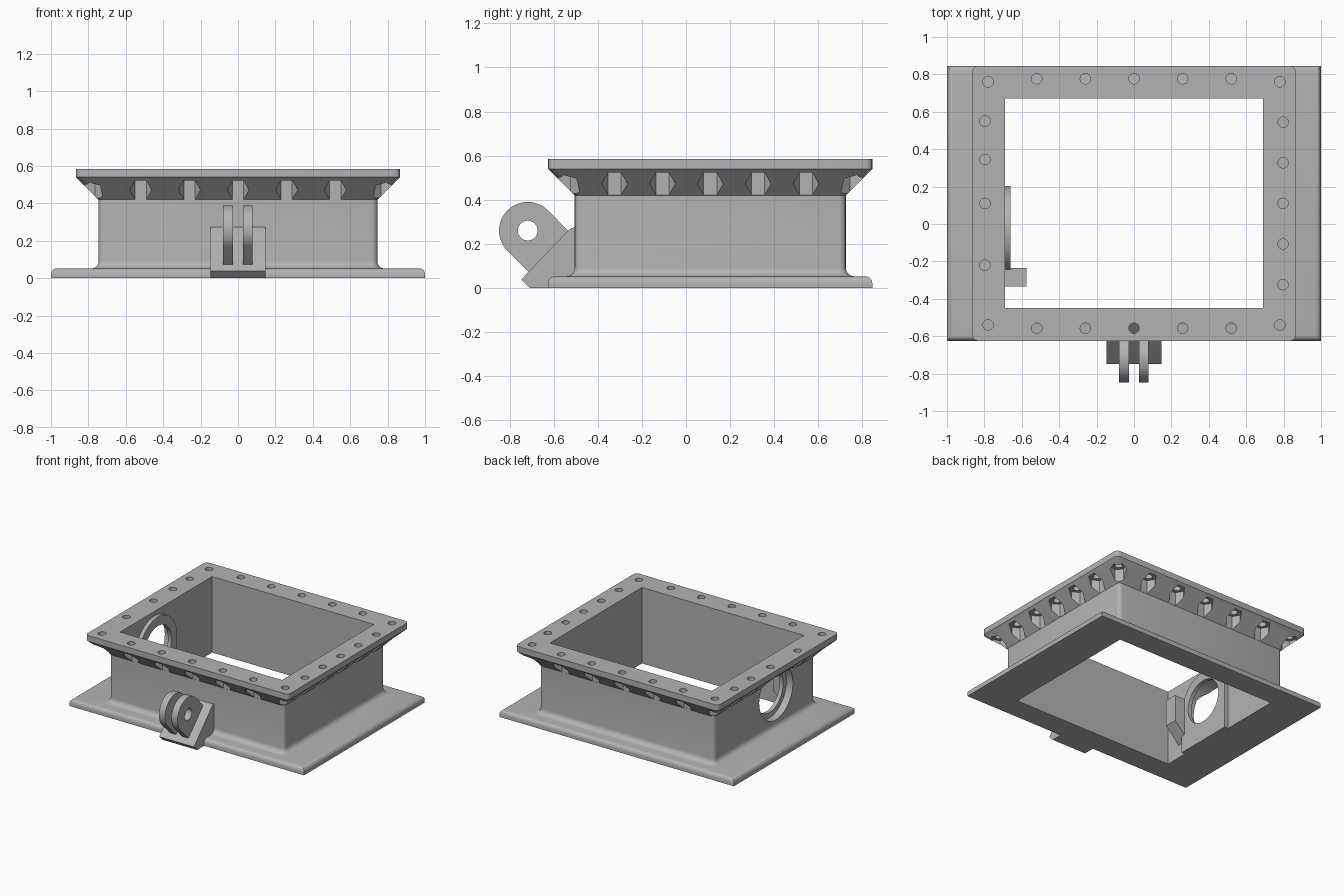
import bpy, bmesh
from math import sin, cos, pi, radians, atan2
from mathutils import Vector

cube = bpy.data.objects.get("Cube")
if cube:
    bpy.data.objects.remove(cube)

metal = bpy.data.materials.new("grey metal")
metal.use_nodes = True
grey = (0.45, 0.45, 0.45, 1)
metal.diffuse_color = grey
metal.node_tree.nodes["Principled BSDF"].inputs["Base Color"].default_value = grey

MID_Y = 0.11  # centre of the frame


def finish(name, bm):
    bmesh.ops.remove_doubles(bm, verts=bm.verts, dist=1e-5)
    bmesh.ops.recalc_face_normals(bm, faces=bm.faces)
    mesh = bpy.data.meshes.new(name)
    bm.to_mesh(mesh)
    bm.free()
    mesh.materials.append(metal)
    ob = bpy.data.objects.new(name, mesh)
    bpy.context.collection.objects.link(ob)
    return ob


def add_prism(bm, pts, a, b, place):
    """Extrude a 2D outline from a to b; place maps (u, v, depth) to a point."""
    low = [bm.verts.new(place(u, v, a)) for u, v in pts]
    high = [bm.verts.new(place(u, v, b)) for u, v in pts]
    bm.faces.new(low)
    bm.faces.new(high)
    for i in range(len(pts)):
        j = (i + 1) % len(pts)
        bm.faces.new((low[i], low[j], high[j], high[i]))


def along_x(u, v, d):
    return Vector((d, u, v))


def along_z(u, v, d):
    return Vector((u, v, d))


def arc(cx, cy, r, start, end, n):
    return [(cx + r * cos(radians(start + (end - start) * i / n)),
             cy + r * sin(radians(start + (end - start) * i / n))) for i in range(n + 1)]


def circle(cx, cy, r, n=32, turn=0):
    return arc(cx, cy, r, turn, turn + 360, n)[:-1]


def prism(name, pts, a, b, place):
    bm = bmesh.new()
    add_prism(bm, pts, a, b, place)
    return finish(name, bm)


def cut(ob, cutter):
    mod = ob.modifiers.new("cut", 'BOOLEAN')
    mod.operation = 'DIFFERENCE'
    mod.solver = 'EXACT'
    mod.object = cutter
    cutter.hide_render = True
    graph = bpy.context.evaluated_depsgraph_get()
    mesh = bpy.data.meshes.new_from_object(ob.evaluated_get(graph))
    ob.modifiers.clear()
    ob.data = mesh


def rounded_rect(hx, hy, r, n=4):
    pts = []
    for k, (sx, sy) in enumerate(((1, 1), (-1, 1), (-1, -1), (1, -1))):
        pts += arc(sx * (hx - r), MID_Y + sy * (hy - r), r, 90 * k, 90 * k + 90, n)
    return pts


# Frame: base plate, wall, flare and top flange as one closed loft
rings = [(0.69, 0.56, 0, 0), (1, 0.735, 0, 0)]
for u, v in arc(0, 0, 0.03, 0, 90, 5):           # rounded rim of the plate
    rings.append((0.97 + u, 0.705 + u, 0.022 + v, 0))
for u, v in arc(0.04, 0.04, 0.04, 270, 180, 5):  # fillet at the wall foot
    rings.append((0.745 + u, 0.615 + u, 0.052 + v, 0.03 + u))
rings += [(0.745, 0.615, 0.42, 0.03), (0.865, 0.735, 0.54, 0.03),
          (0.865, 0.735, 0.585, 0.03), (0.69, 0.56, 0.585, 0)]
bm = bmesh.new()
loops = [[bm.verts.new((x, y, z)) for x, y in rounded_rect(hx, hy, r)]
         for hx, hy, z, r in rings]
for k, loop in enumerate(loops):
    nxt = loops[(k + 1) % len(loops)]
    for i in range(len(loop)):
        j = (i + 1) % len(loop)
        bm.faces.new((loop[i], loop[j], nxt[j], nxt[i]))
frame = finish("frame", bm)

# Bolt positions: x, y and outward angle
bolts = []
for x in (-0.52, -0.26, 0, 0.26, 0.52):
    bolts += [(x, MID_Y + 0.667, 90), (x, MID_Y - 0.667, 270)]
bolts += [(0.797, MID_Y + 0.217 * i, 0) for i in range(-2, 3)]
bolts += [(-0.797, y, 180) for y in (0.55, 0.345, 0.11, -0.22)]
for sx in (-1, 1):
    for sy in (-1, 1):
        bolts.append((0.78 * sx, MID_Y + 0.65 * sy, atan2(sy, sx) * 180 / pi))

# Hexagonal nut pockets in the flare and bolt holes through the flange
pockets, holes = bmesh.new(), bmesh.new()
for x, y, angle in bolts:
    add_prism(pockets, circle(x, y, 0.059, 6, angle + 30), 0.405, 0.525, along_z)
    add_prism(holes, circle(x, y, 0.028, 20), 0.46, 0.65, along_z)
pocket_cutter = finish("pocket_cutter", pockets)
hole_cutter = finish("hole_cutter", holes)

# Port in one side wall, with an arched pad inside
PY, PZ = -0.032, 0.315
port_cutter = prism("port_cutter", circle(PY, PZ, 0.205, 48), -0.95, -0.68, along_x)
bore_cutter = prism("bore_cutter", circle(PY, PZ, 0.165, 48), -0.95, -0.6, along_x)
arch = [(PY - 0.235, 0), (PY + 0.235, 0)] + arc(PY, PZ, 0.235, 0, 180, 32)
port_pad = prism("port_pad", arch, -0.69, -0.66, along_x)
for cutter in (pocket_cutter, hole_cutter, port_cutter):
    cut(frame, cutter)
cut(port_pad, bore_cutter)

# Inner post with a sloping underside
post = [(-0.7, 0.42), (-0.7, 0.09), (-0.575, 0.215), (-0.575, 0.42)]
inner_post = prism("inner_post", post, -0.335, -0.235, lambda u, v, d: Vector((u, d, v)))

# Front bracket: sloping gusset with two pierced lugs
gusset = [(-0.71, 0), (-0.5, 0), (-0.5, 0.275), (-0.52, 0.272), (-0.535, 0.26), (-0.748, 0.038)]
front_gusset = prism("front_gusset", gusset, -0.148, 0.148, along_x)
LY, LZ = -0.718, 0.26
lug = arc(LY, LZ, 0.13, 45, 225, 28) + [(-0.66, 0.02), (-0.505, 0.02), (-0.505, 0.229)]
pin_cutter = prism("pin_cutter", circle(LY, LZ, 0.045), -0.3, 0.3, along_x)
parts = [frame, port_pad, inner_post, front_gusset]
for side, x in (("right", -0.054), ("left", 0.052)):
    ob = prism(side + "_lug", lug, x - 0.026, x + 0.026, along_x)
    cut(ob, pin_cutter)
    parts.append(ob)

for cutter in (pocket_cutter, hole_cutter, port_cutter, bore_cutter, pin_cutter):
    bpy.data.objects.remove(cutter)

# Smooth rounded areas, crisp corners
bpy.ops.object.select_all(action='DESELECT')
for ob in parts:
    ob.select_set(True)
bpy.context.view_layer.objects.active = frame
bpy.ops.object.shade_smooth_by_angle(angle=radians(30))
